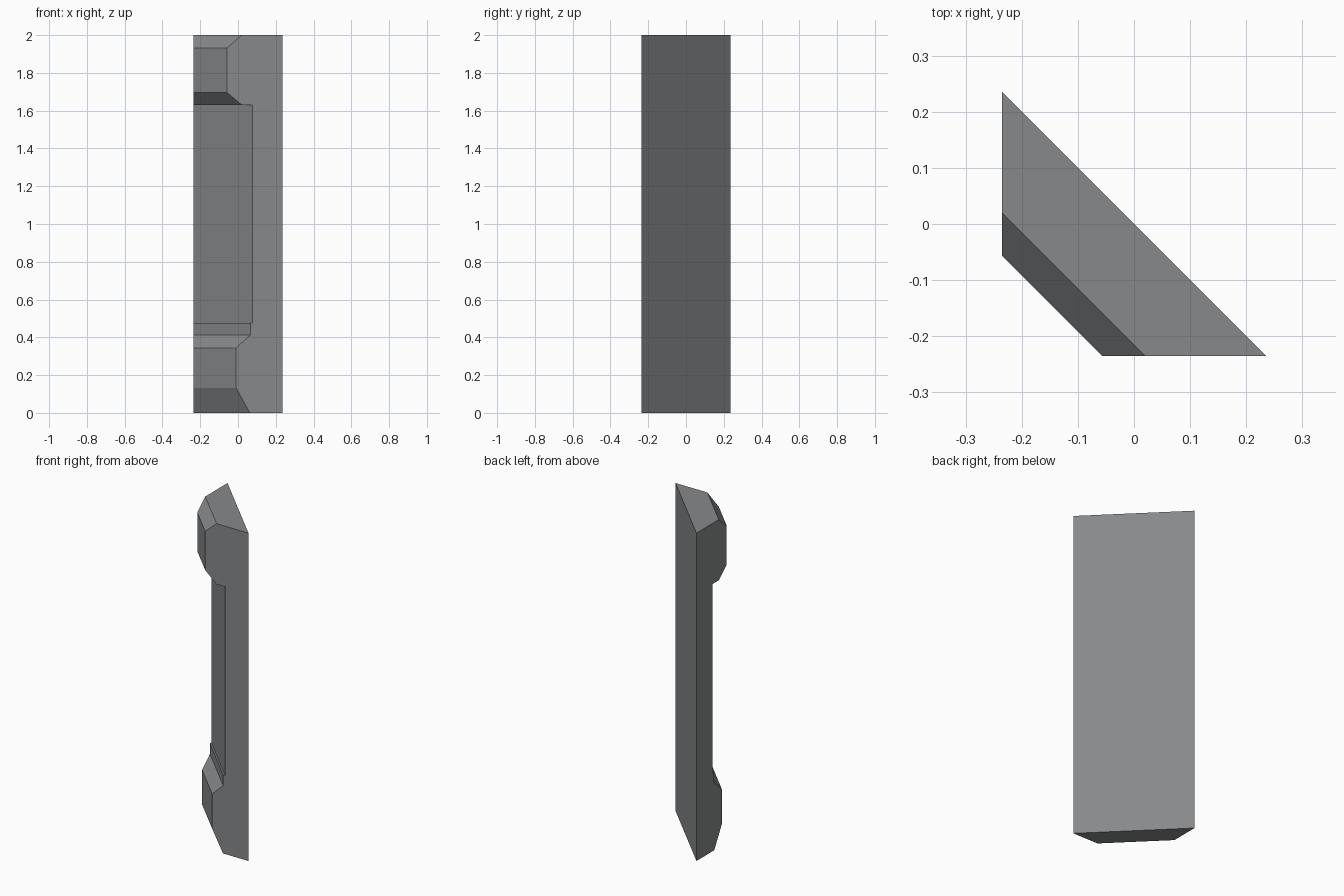
import bpy
import bmesh

# Remove the default cube
cube = bpy.data.objects.get("Cube")
if cube:
    bpy.data.objects.remove(cube, do_unlink=True)

# Plain grey material
grey = bpy.data.materials.new("slate_grey")
colour = (0.24, 0.25, 0.255, 1.0)
grey.diffuse_color = colour
grey.use_nodes = True
grey.node_tree.nodes["Principled BSDF"].inputs["Base Color"].default_value = colour

HALF = 0.235   # half width of the square corner the panel fits into

# Moulded side section, (offset, height), from the foot upward
section = [
    (HALF, 0), (0.063, 0), (-0.01, 0.132), (-0.01, 0.344),
    (0.065, 0.413), (0.065, 0.477), (0.078, 0.477), (0.078, 1.63),
    (0.02, 1.63), (-0.057, 1.696), (-0.057, 1.933), (0.02, 2), (HALF, 2),
]

# Section drawn on the front end, then mirrored across the diagonal to the side end
bm = bmesh.new()
front = [bm.verts.new((p, -HALF, z)) for p, z in section]
side = [bm.verts.new((-HALF, p, z)) for p, z in section]
bm.faces.new(front)
bm.faces.new(side)
count = len(section)
for i in range(count):
    j = (i + 1) % count
    bm.faces.new((front[i], front[j], side[j], side[i]))
bmesh.ops.recalc_face_normals(bm, faces=bm.faces)

mesh = bpy.data.meshes.new("corner_wall_panel")
bm.to_mesh(mesh)
bm.free()
mesh.materials.append(grey)
panel = bpy.data.objects.new("corner_wall_panel", mesh)
bpy.context.collection.objects.link(panel)
